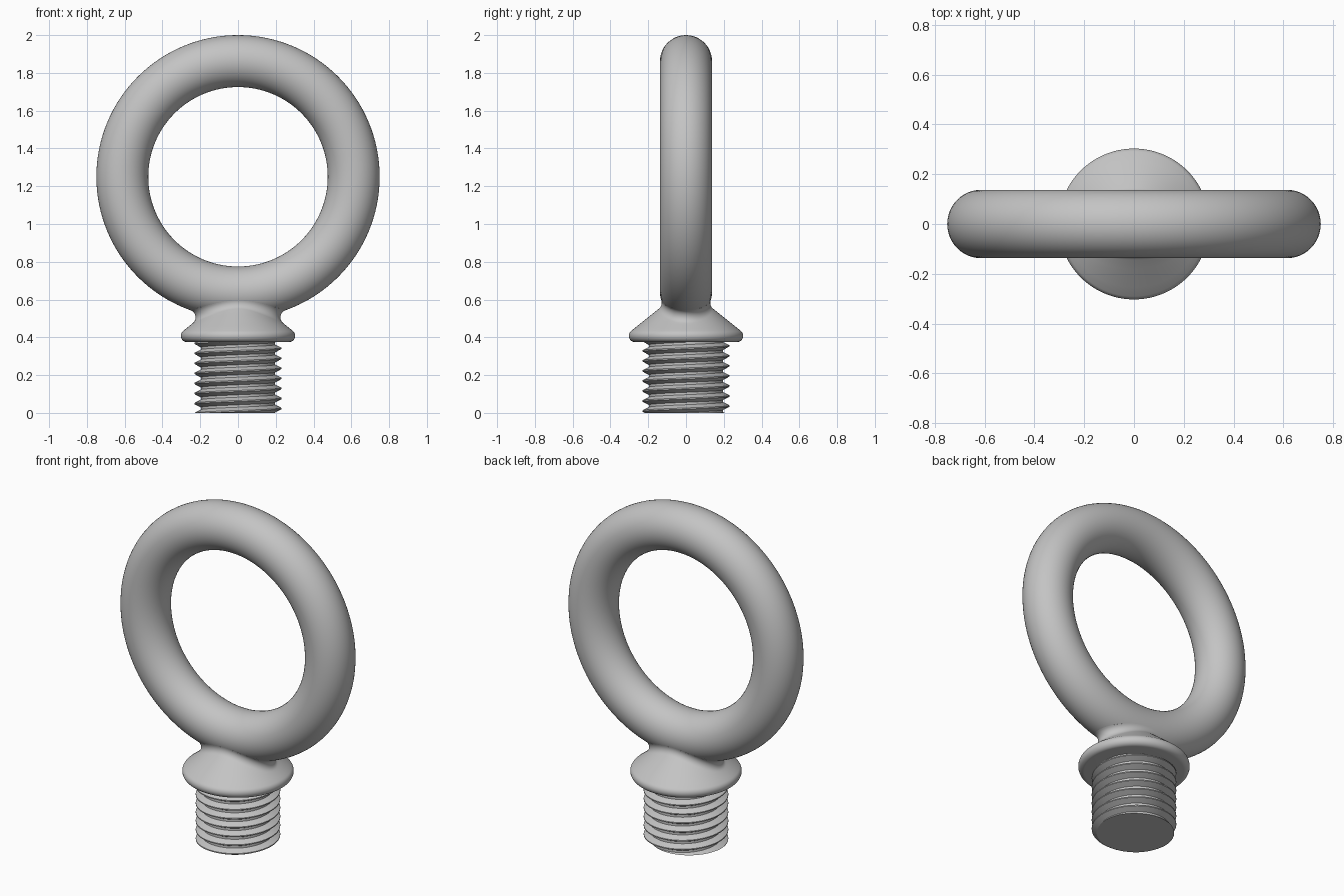
import bpy, bmesh, math
from mathutils import Vector

if "Cube" in bpy.data.objects:
    bpy.data.objects.remove(bpy.data.objects["Cube"])

RING_Z, RING_R, TUBE_R = 1.25, 0.6125, 0.1375
SEGS = 128

steel = bpy.data.materials.new("light grey steel")
steel.use_nodes = True
colour = (0.55, 0.55, 0.55, 1)
steel.diffuse_color = colour
steel.node_tree.nodes["Principled BSDF"].inputs["Base Color"].default_value = colour


def finish(obj, angle):
    obj.data.materials.append(steel)
    bpy.ops.object.select_all(action="DESELECT")
    obj.select_set(True)
    bpy.context.view_layer.objects.active = obj
    bpy.ops.object.shade_smooth_by_angle(angle=math.radians(angle))


def object_from(bm, name, angle):
    bmesh.ops.recalc_face_normals(bm, faces=bm.faces[:])
    mesh = bpy.data.meshes.new(name)
    bm.to_mesh(mesh)
    bm.free()
    obj = bpy.data.objects.new(name, mesh)
    bpy.context.collection.objects.link(obj)
    finish(obj, angle)


def skin(bm, columns, closed):
    """Join neighbouring columns of points with quads."""
    grid = [[bm.verts.new(p) for p in col] for col in columns]
    following = grid[1:] + (grid[:1] if closed else [])
    for a, b in zip(grid, following):
        for j in range(len(a) - 1):
            bm.faces.new((a[j], b[j], b[j + 1], a[j + 1]))
    return grid


# Lifting ring
bpy.ops.mesh.primitive_torus_add(
    major_radius=RING_R, minor_radius=TUBE_R, major_segments=SEGS,
    minor_segments=48, location=(0, 0, RING_Z), rotation=(math.pi / 2, 0, 0))
ring = bpy.context.object
ring.name = "lifting_ring"
finish(ring, 40)

# Collar: rounded rim, conical shoulder and a fillet rolling up onto the ring
RIM_R, RIM_Z, RIM_ROUND, FILLET = 0.27, 0.408, 0.033, 0.04
SLOPE = math.atan2(0.8, 0.64)          # direction of the shoulder's normal
NR, NZ = math.cos(SLOPE), math.sin(SLOPE)
cone_r, cone_z = RIM_R + RIM_ROUND * NR, RIM_Z + RIM_ROUND * NZ


def nearest_on_ring(p):
    flat = Vector((p.x, 0, p.z - RING_Z)).normalized() * RING_R
    return flat + Vector((0, 0, RING_Z))


def collar_column(phi):
    c, s = math.cos(phi), math.sin(phi)

    def at(r, z):
        return Vector((r * c, r * s, z))

    column = [at(0.12, RIM_Z - RIM_ROUND)]
    for k in range(13):
        a = -math.pi / 2 + (SLOPE + math.pi / 2) * k / 12
        column.append(at(RIM_R + RIM_ROUND * math.cos(a), RIM_Z + RIM_ROUND * math.sin(a)))
    # Find where the fillet ball touches both the shoulder and the ring
    normal = at(NR, NZ)
    low, high = 0.05, cone_r
    for _ in range(40):
        r = (low + high) / 2
        touch = at(r, cone_z + (cone_r - r) * NR / NZ)
        centre = touch + normal * FILLET
        if (centre - nearest_on_ring(centre)).length < TUBE_R + FILLET:
            low = r
        else:
            high = r
    to_ring = (nearest_on_ring(centre) - centre).normalized()
    start = column[-1]
    column += [start.lerp(touch, k / 4) for k in range(1, 4)]
    column += [centre + (-normal).slerp(to_ring, k / 10) * FILLET for k in range(11)]
    column.append(column[-1] + to_ring * 0.02)
    return column


bm = bmesh.new()
skin(bm, [collar_column(2 * math.pi * i / SEGS) for i in range(SEGS)], True)
object_from(bm, "collar", 40)

# Threaded shank: right-handed helical strip trimmed flat at both ends
PITCH, ROOT, CREST, TOP = 0.053, 0.197, 0.23, 0.38
profile = [(0, CREST), (0.12, CREST), (0.44, ROOT), (0.68, ROOT), (1, CREST)]
STEPS = 72
columns = []
for i in range(-2 * STEPS, 9 * STEPS + 1):
    turn = i / STEPS
    a = 2 * math.pi * turn
    columns.append([(r * math.cos(a), r * math.sin(a), PITCH * (turn + t) + 0.02)
                    for t, r in profile])
bm = bmesh.new()
skin(bm, columns, False)
bmesh.ops.remove_doubles(bm, verts=bm.verts[:], dist=0.0001)
for z, direction in ((0, -1), (TOP, 1)):
    bmesh.ops.bisect_plane(
        bm, geom=bm.verts[:] + bm.edges[:] + bm.faces[:], dist=0.00001,
        plane_co=(0, 0, z), plane_no=(0, 0, direction), clear_outer=True)
    rim = [e for e in bm.edges if e.is_boundary
           and all(abs(v.co.z - z) < 0.0005 for v in e.verts)]
    hub = bm.verts.new((0, 0, z))
    for e in rim:
        bm.faces.new((e.verts[0], e.verts[1], hub))
object_from(bm, "threaded_shank", 25)
